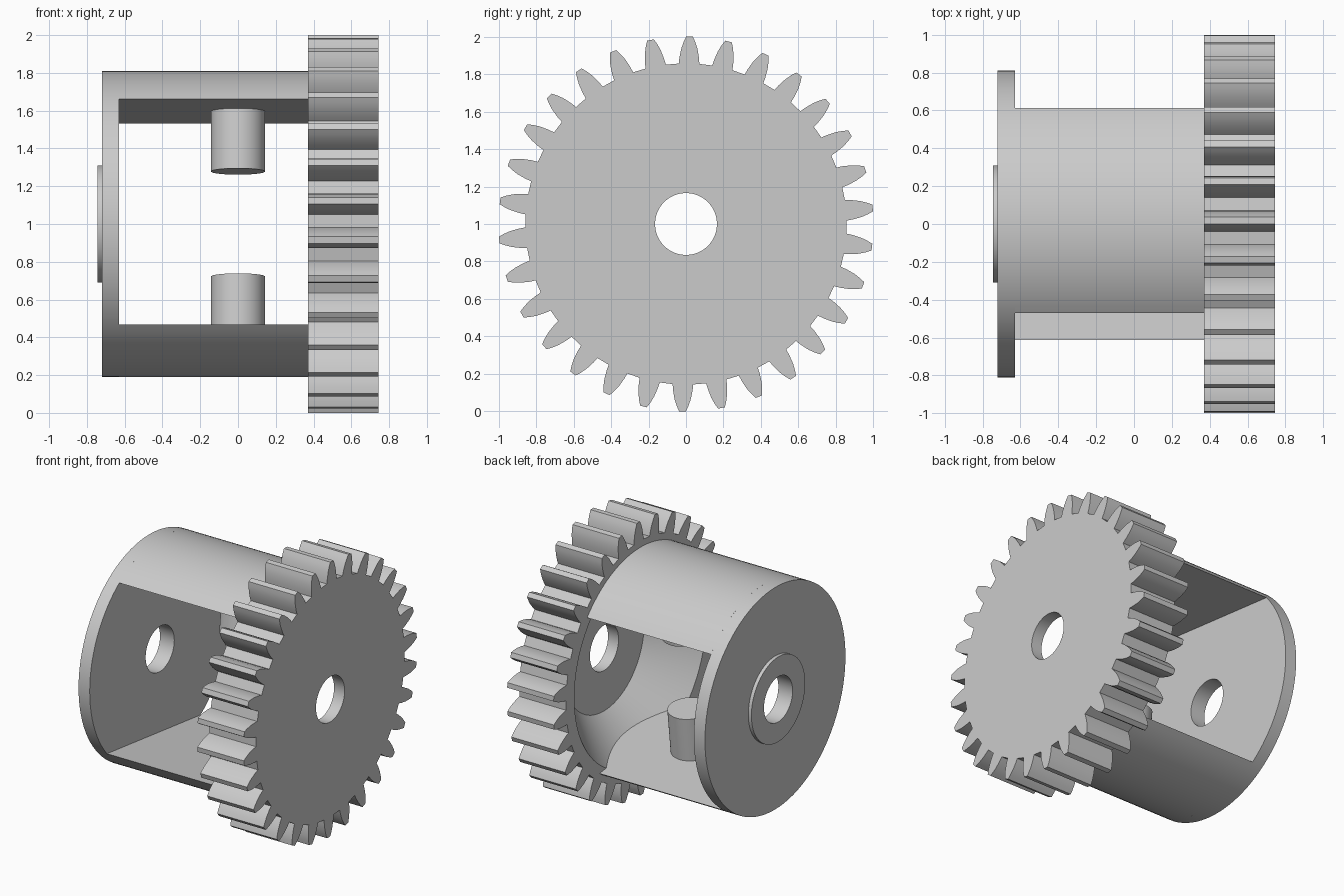
import bpy, bmesh, math
from math import sin, cos, radians, pi
from mathutils import Matrix

cube = bpy.data.objects.get("Cube")
if cube:
    bpy.data.objects.remove(cube, do_unlink=True)

grey = bpy.data.materials.new("plain_grey")
grey.use_nodes = True
colour = (0.6, 0.6, 0.6, 1)
grey.diffuse_color = colour
grey.node_tree.nodes["Principled BSDF"].inputs["Base Color"].default_value = colour

AXIS_Z = 1.0          # height of the shaft axis
TILT = radians(6.83)  # lean of the cage about the shaft
DRUM_R, FLAT = 0.81, 0.6
BORE = 0.165


def finish(name, bm):
    bmesh.ops.recalc_face_normals(bm, faces=bm.faces)
    mesh = bpy.data.meshes.new(name)
    bm.to_mesh(mesh)
    bm.free()
    mesh.materials.append(grey)
    obj = bpy.data.objects.new(name, mesh)
    bpy.context.collection.objects.link(obj)
    smooth(obj)
    return obj


def smooth(obj):
    obj.data.shade_smooth()
    obj.data.set_sharp_from_angle(angle=radians(20))


def prism(name, outline, x0, x1):
    """Extrude a (y, z) outline along x."""
    bm = bmesh.new()
    face = bm.faces.new([bm.verts.new((x0, y, AXIS_Z + z)) for y, z in outline])
    out = bmesh.ops.extrude_face_region(bm, geom=[face])
    verts = [v for v in out["geom"] if isinstance(v, bmesh.types.BMVert)]
    bmesh.ops.translate(bm, verts=verts, vec=(x1 - x0, 0, 0))
    return finish(name, bm)


def ring(name, profile, n=96, closed=True):
    """Turn a closed (x, radius) profile about the shaft; points on the axis close with caps."""
    bm = bmesh.new()
    loops = [[bm.verts.new((x, r * sin(2 * pi * i / n), AXIS_Z + r * cos(2 * pi * i / n)))
              for i in range(n)] for x, r in profile]
    pairs = list(zip(loops, loops[1:]))
    if closed:
        pairs.append((loops[-1], loops[0]))
    else:
        bm.faces.new(loops[0])
        bm.faces.new(loops[-1])
    for a, b in pairs:
        for i in range(n):
            j = (i + 1) % n
            bm.faces.new((a[i], a[j], b[j], b[i]))
    return finish(name, bm)


# Gear wheel: thirty rounded teeth
TEETH = 30
flank = [(0.857, 0.055), (0.89, 0.052), (0.937, 0.043), (0.972, 0.031), (1.0, 0.018)]
tooth = [(r, -w) for r, w in flank] + [(r, w) for r, w in reversed(flank)]
outline = []
for k in range(TEETH):
    a = radians(1.1) + 2 * pi * k / TEETH
    for r, w in tooth:
        b = a + w / r
        outline.append((r * sin(b), r * cos(b)))
gear = prism("gear_wheel", outline, 0.37, 0.745)

# Hollow the gear with a tapered recess and a shaft bore
cutter = ring("recess_cutter", [(0.35, 0.78), (0.66, 0.46), (0.66, BORE), (0.8, BORE)],
              closed=False)
cutter.hide_render = True
mod = gear.modifiers.new("recess", "BOOLEAN")
mod.operation, mod.solver, mod.object = "DIFFERENCE", "EXACT", cutter
bpy.context.view_layer.objects.active = gear
bpy.ops.object.modifier_apply(modifier=mod.name)
bpy.data.objects.remove(cutter, do_unlink=True)
smooth(gear)

# End plate with a raised boss around the bore
ring("end_plate", [(-0.63, BORE), (-0.63, DRUM_R), (-0.72, DRUM_R),
                   (-0.72, 0.31), (-0.745, 0.31), (-0.745, BORE)])

# Two cage walls with flat inner faces, each carrying a stub pin
half = math.acos(FLAT / DRUM_R)
STEPS = 28
for name, turn in (("upper", TILT), ("lower", TILT + pi)):
    arc = [turn - half + 2 * half * i / STEPS for i in range(STEPS + 1)]
    prism(name + "_cage_wall", [(DRUM_R * sin(a), DRUM_R * cos(a)) for a in arc], -0.63, 0.66)

    bm = bmesh.new()
    bmesh.ops.create_cone(bm, cap_ends=True, segments=48, radius1=0.143, radius2=0.143,
                          depth=0.37, matrix=Matrix.Translation((0, 0, 0.465)))
    bm.transform(Matrix.Translation((0, 0, AXIS_Z)) @ Matrix.Rotation(-turn, 4, "X"))
    finish(name + "_pin", bm)
